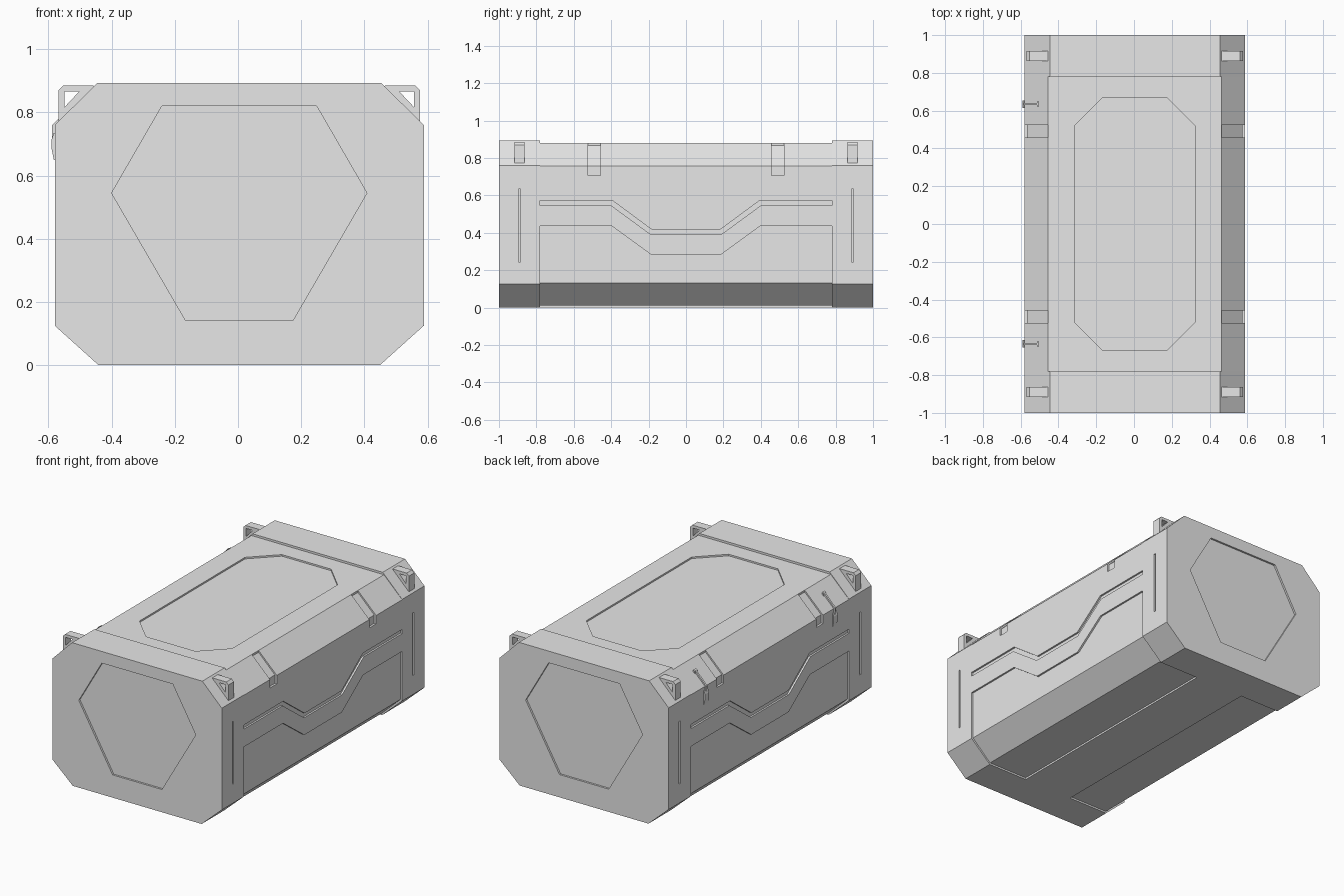
import bpy, bmesh

if "Cube" in bpy.data.objects:
    bpy.data.objects.remove(bpy.data.objects["Cube"])

grey = bpy.data.materials.new("light grey")
grey.diffuse_color = (0.8, 0.8, 0.8, 1)
grey.use_nodes = True
grey.node_tree.nodes["Principled BSDF"].inputs["Base Color"].default_value = grey.diffuse_color


def prism(name, pts, axis, a, b):
    """Extrude a 2D outline along an axis from a to b."""
    def place(p, t):
        return {'x': (t, p[0], p[1]), 'y': (p[0], t, p[1]), 'z': (p[0], p[1], t)}[axis]
    bm = bmesh.new()
    lo = [bm.verts.new(place(p, a)) for p in pts]
    hi = [bm.verts.new(place(p, b)) for p in pts]
    bm.faces.new(lo)
    bm.faces.new(hi)
    for i in range(len(pts)):
        j = (i + 1) % len(pts)
        bm.faces.new((lo[i], lo[j], hi[j], hi[i]))
    bmesh.ops.recalc_face_normals(bm, faces=bm.faces)
    me = bpy.data.meshes.new(name)
    bm.to_mesh(me)
    bm.free()
    me.materials.append(grey)
    ob = bpy.data.objects.new(name, me)
    bpy.context.collection.objects.link(ob)
    return ob


def cut(target, cutter):
    """Subtract the cutter and delete it."""
    mod = target.modifiers.new("cut", 'BOOLEAN')
    mod.operation, mod.solver, mod.object = 'DIFFERENCE', 'EXACT', cutter
    bpy.context.view_layer.objects.active = target
    bpy.ops.object.modifier_apply(modifier=mod.name)
    bpy.data.objects.remove(cutter)


def rect(u0, u1, v0, v1):
    return [(u0, v0), (u1, v0), (u1, v1), (u0, v1)]


def both(half):
    """Mirror a half outline (left to right) across zero."""
    return half + [(-u, v) for u, v in reversed(half)]


def flip(pts, s):
    return [(s * u, v) for u, v in pts]


W, E = 0.584, 0.78   # half width, inner edge of the end caps

# Main crate body
body = prism("crate_body", both([(-0.445, 0), (-W, 0.125), (-W, 0.76), (-0.45, 0.893)]), 'y', -1, 1)

# Lowered lid between the end caps, and its octagon panel
cut(body, prism("c", both([(-0.7, 1), (-0.6, 0.742), (-0.458, 0.88)]), 'y', -E, E))
cut(body, prism("c", both([(-0.17, -0.67), (-0.32, -0.52), (-0.32, 0.52), (-0.17, 0.67)]), 'z', 0.87, 1))

# Hexagon panels on both ends
hexagon = [(-0.245, 0.82), (0.245, 0.82), (0.404, 0.545), (0.17, 0.142), (-0.17, 0.142), (-0.404, 0.545)]
for s in (-1, 1):
    cut(body, prism("c", hexagon, 'y', s * 0.988, s * 1.1))

for s in (-1, 1):
    # Recessed lower side panel wrapping round under the crate
    panel = prism("c", both([(-E, -0.1), (-E, 0.435), (-0.395, 0.435), (-0.185, 0.282)]), 'x', s * 0.17, s * 0.8)
    core = prism("core", both([(-0.443, 0.011), (-W + 0.011, 0.132), (-W + 0.011, 0.6)]), 'y', -0.9, 0.9)
    cut(panel, core)
    cut(body, panel)
    # Stepped groove along the side
    upper = both([(-E, 0.572), (-0.393, 0.572), (-0.183, 0.417)])
    lower = both([(-E, 0.546), (-0.4, 0.546), (-0.187, 0.39)])
    cut(body, prism("c", upper + lower[::-1], 'x', s * (W - 0.011), s * 0.7))
    for e in (-1, 1):
        # Upright slot in each end cap
        cut(body, prism("c", rect(e * 0.89 - 0.006, e * 0.89 + 0.006, 0.245, 0.635),
                        'x', s * (W - 0.011), s * 0.7))
        # Notch across the lid corner
        notch = [(0.458, 0.868), (0.571, 0.757), (0.571, 0.705), (0.7, 0.705), (0.7, 1), (0.458, 1)]
        cut(body, prism("c", flip(notch, s), 'y', e * 0.49 - 0.033, e * 0.49 + 0.033))

# Triangular lifting lugs on the four top corners
for sx, side in ((-1, "left"), (1, "right")):
    for sy, end in ((-1, "front"), (1, "back")):
        y = sy * 0.89
        lug = prism(f"lug_{end}_{side}", flip([(0.43, 0.875), (0.463, 0.885), (0.557, 0.885), (0.572, 0.87),
                                               (0.572, 0.755)], sx), 'y', y - 0.027, y + 0.027)
        cut(lug, prism("c", flip([(0.506, 0.867), (0.553, 0.867), (0.553, 0.817)], sx), 'y', y - 0.1, y + 0.1))

# Latches on the left side: a hasp with a thin bar over the lid corner
for sy, end in ((-1, "front"), (1, "back")):
    y = sy * 0.635
    prism(f"latch_hasp_{end}", [(-0.575, 0.65), (-0.587, 0.65), (-0.594, 0.685), (-0.594, 0.715),
                                (-0.587, 0.735), (-0.575, 0.735)], 'y', y - 0.02, y + 0.02)
    prism(f"latch_bar_{end}", [(-0.51, 0.82), (-0.515, 0.84), (-0.592, 0.76), (-0.592, 0.7), (-0.575, 0.7),
                               (-0.575, 0.755)], 'y', y - 0.006, y + 0.006)
    prism(f"latch_hook_{end}", [(-0.508, 0.82), (-0.508, 0.843), (-0.518, 0.835), (-0.518, 0.815)],
          'y', y - 0.014, y + 0.014)

# Centre the whole crate, latches included
for ob in bpy.context.collection.objects:
    ob.location.x += 0.004
